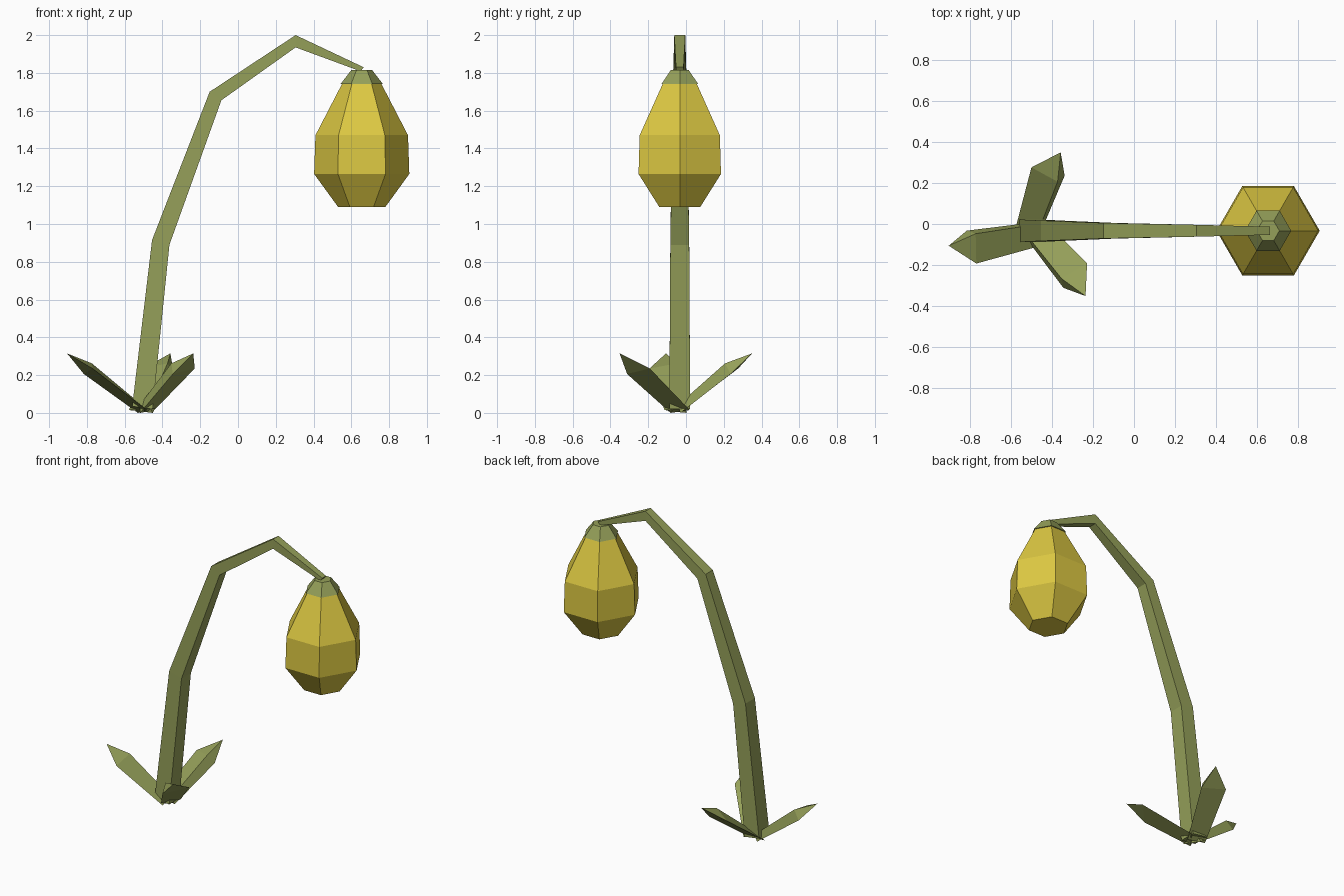
import bpy
import bmesh
from math import cos, sin, tau, radians
from mathutils import Vector, Matrix

cube = bpy.data.objects.get("Cube")
if cube:
    bpy.data.objects.remove(cube, do_unlink=True)


def make_material(name, colour):
    mat = bpy.data.materials.new(name)
    mat.use_nodes = True
    mat.diffuse_color = colour
    mat.node_tree.nodes["Principled BSDF"].inputs["Base Color"].default_value = colour
    return mat


green = make_material("olive green", (0.30, 0.35, 0.10, 1))
yellow = make_material("golden yellow", (0.72, 0.58, 0.055, 1))


def loft(name, rings, mat):
    """Skin a row of equal-sided rings; a one-point ring closes to a tip."""
    bm = bmesh.new()
    loops = [[bm.verts.new(p) for p in ring] for ring in rings]
    for a, b in zip(loops, loops[1:]):
        n = len(a)
        for i in range(n):
            j = (i + 1) % n
            if len(b) == 1:
                bm.faces.new((a[i], a[j], b[0]))
            else:
                bm.faces.new((a[i], a[j], b[j], b[i]))
    for end in (loops[0], loops[-1]):
        if len(end) > 2:
            bm.faces.new(end)
    bmesh.ops.recalc_face_normals(bm, faces=bm.faces)
    mesh = bpy.data.meshes.new(name)
    bm.to_mesh(mesh)
    bm.free()
    mesh.materials.append(mat)
    obj = bpy.data.objects.new(name, mesh)
    bpy.context.collection.objects.link(obj)
    return obj


MID_Y = -0.033


def hexagon(radius, z):
    return [(0.655 + radius * cos(tau * i / 6), MID_Y + radius * sin(tau * i / 6), z)
            for i in range(6)]


# Hanging bulb and its cap
loft("flower_bulb", [hexagon(r, z) for r, z in
                     ((0.125, 1.09), (0.252, 1.265), (0.245, 1.47), (0.1, 1.75))], yellow)
loft("flower_cap", [hexagon(r, z) for r, z in ((0.113, 1.74), (0.055, 1.815))], green)

# Square, tapering stem: outer edge, inner edge, half depth at each bend
stem_bends = [
    ((-0.56, 0.035), (-0.452, 0.02), 0.055),
    ((-0.455, 0.915), (-0.363, 0.89), 0.05),
    ((-0.15, 1.70), (-0.088, 1.655), 0.038),
    ((0.305, 2.0), (0.305, 1.935), 0.029),
    ((0.665, 1.83), (0.65, 1.808), 0.02),
]
loft("stem", [[(o[0], MID_Y - d, o[1]), (i[0], MID_Y - d, i[1]),
               (i[0], MID_Y + d, i[1]), (o[0], MID_Y + d, o[1])]
              for o, i, d in stem_bends], green)

# Three keeled leaves fanned around the foot of the stem
leaf_rings = [
    [(0.0, 0.08, 0.015), (0.02, -0.045, 0.0), (0.0, -0.03, 0.04)],
    [(0.30, 0.087, 0.235), (0.306, -0.08, 0.206), (0.268, -0.055, 0.262)],
    [(0.41, -0.03, 0.315)],
]
for side, angle in (("back", 74), ("right", 194), ("front", 314)):
    place = Matrix.Translation((-0.5, -0.036, 0)) @ Matrix.Rotation(radians(angle), 4, "Z")
    loft(side + "_leaf", [[place @ Vector(p) for p in ring] for ring in leaf_rings], green)
